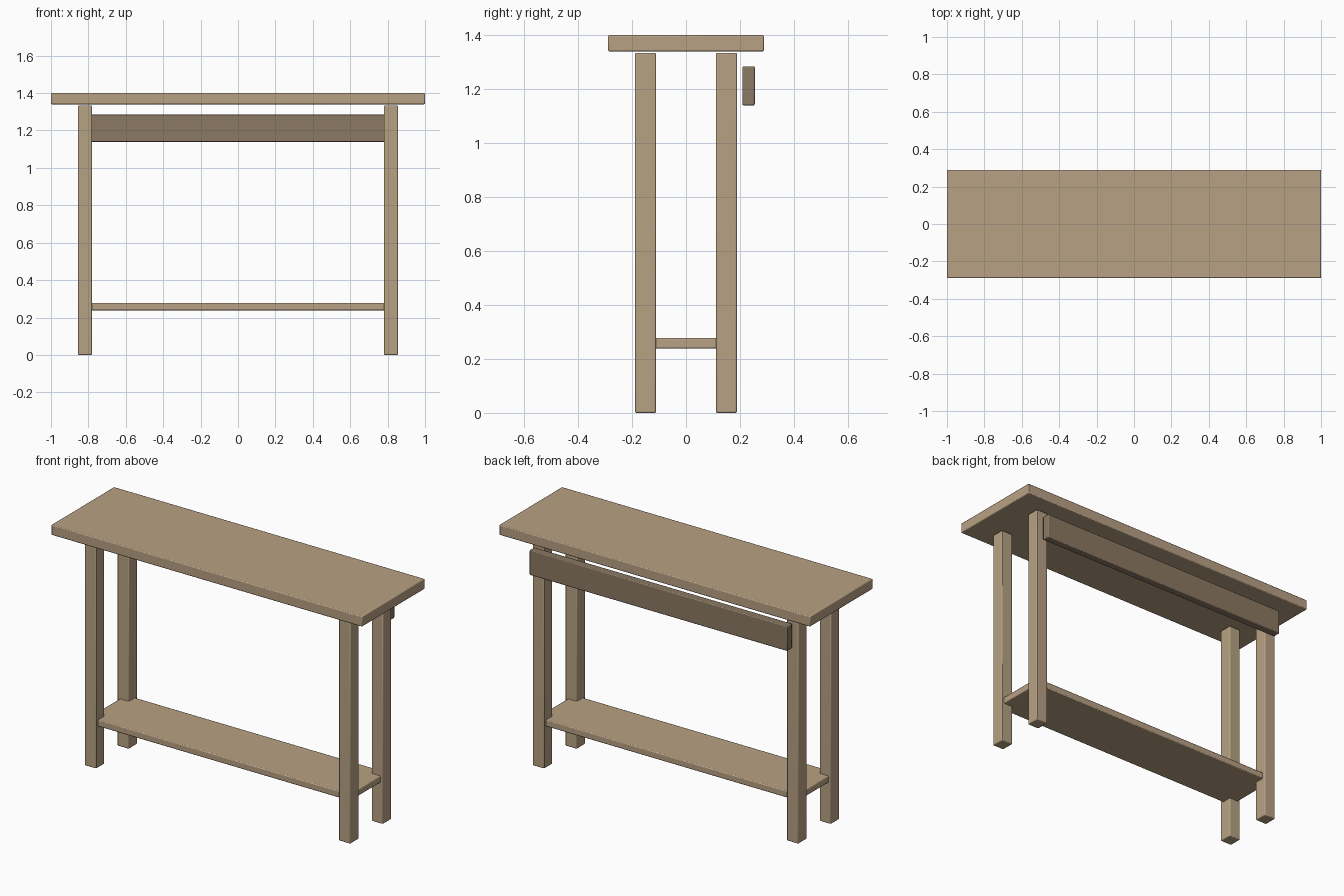
import bpy

cube = bpy.data.objects.get("Cube")
if cube:
    bpy.data.objects.remove(cube, do_unlink=True)


def make_material(name, colour):
    mat = bpy.data.materials.new(name)
    mat.use_nodes = True
    mat.diffuse_color = (*colour, 1)
    mat.node_tree.nodes["Principled BSDF"].inputs["Base Color"].default_value = (*colour, 1)
    return mat


oak = make_material("light oak", (0.48, 0.355, 0.23))
pale_oak = make_material("pale oak", (0.47, 0.365, 0.225))
walnut = make_material("dark walnut", (0.26, 0.19, 0.125))


def board(name, centre, size, mat):
    """A solid board with slightly eased edges."""
    bpy.ops.mesh.primitive_cube_add(size=1, location=centre)
    obj = bpy.context.object
    obj.name = name
    obj.scale = size
    bpy.ops.object.transform_apply(location=False, rotation=False, scale=True)
    obj.data.materials.append(mat)
    bevel = obj.modifiers.new("eased edges", "BEVEL")
    bevel.width = 0.005
    bevel.segments = 2
    bpy.ops.object.shade_smooth_by_angle()
    return obj


# Table top
board("table_top", (0, 0, 1.37), (2.0, 0.578, 0.06), oak)

# Four legs
for depth, y, mat in (("front", -0.15, pale_oak), ("back", 0.15, oak)):
    for side, x in (("left", 0.818), ("right", -0.818)):
        board(f"{depth}_{side}_leg", (x, y, 0.667), (0.074, 0.078, 1.334), mat)

# Low shelf, let into the legs
board("shelf", (0, 0, 0.258), (1.68, 0.34, 0.039), oak)

# Rail along the back
board("back_rail", (0, 0.232, 1.212), (1.66, 0.046, 0.145), walnut)
